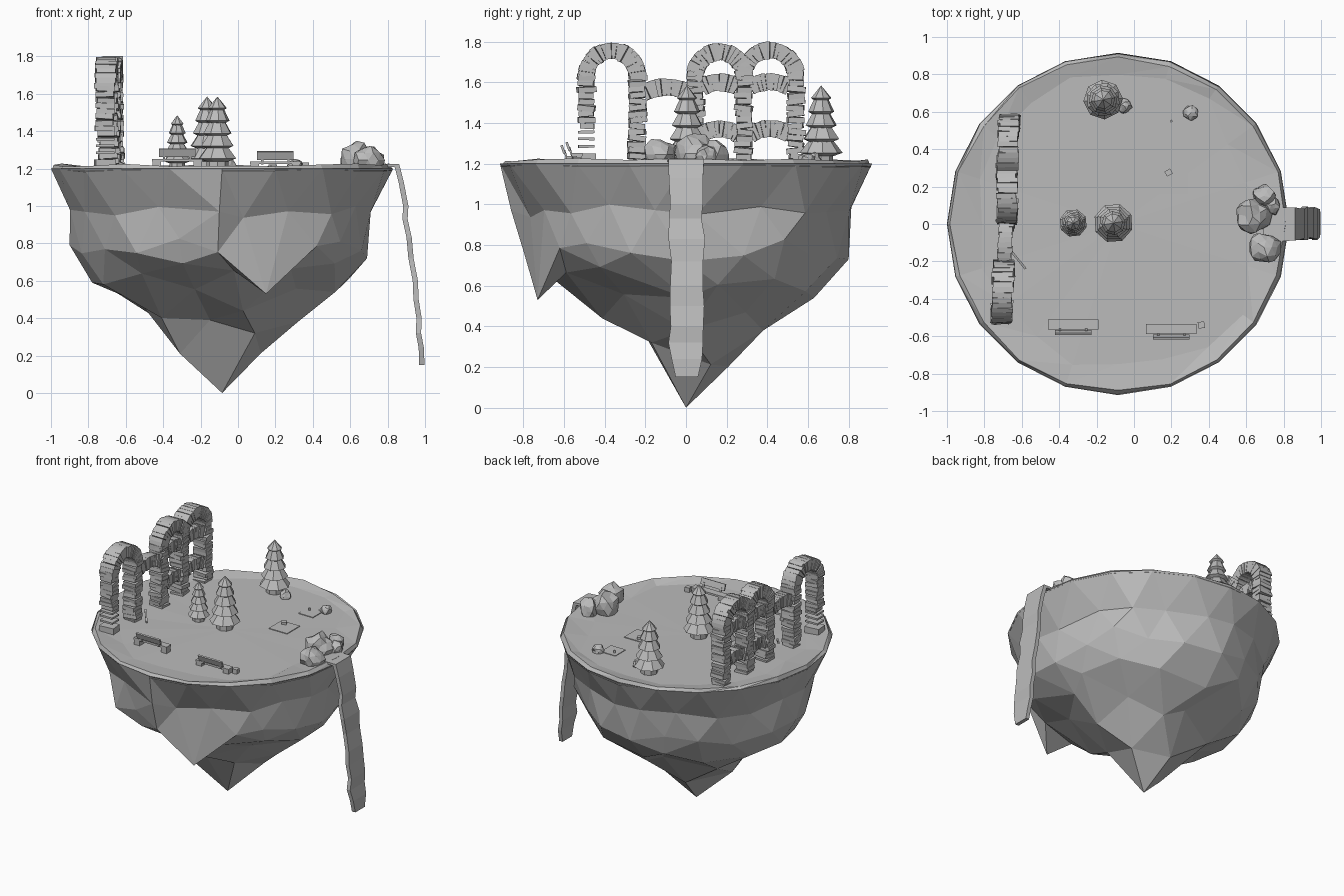
import bpy, bmesh, math, random
from mathutils import Matrix, Vector, Euler

if "Cube" in bpy.data.objects:
    bpy.data.objects.remove(bpy.data.objects["Cube"])

random.seed(4)
R = random.uniform
CX, RAD, GROUND = -0.085, 0.915, 1.2

# the whole model is one plain grey
GREY = bpy.data.materials.new("plain grey")
GREY.diffuse_color = (0.5, 0.5, 0.5, 1)
GREY.use_nodes = True
GREY.node_tree.nodes["Principled BSDF"].inputs["Base Color"].default_value = GREY.diffuse_color


def finish(bm, name):
    bmesh.ops.recalc_face_normals(bm, faces=bm.faces)
    me = bpy.data.meshes.new(name)
    bm.to_mesh(me)
    bm.free()
    me.materials.append(GREY)
    ob = bpy.data.objects.new(name, me)
    bpy.context.collection.objects.link(ob)
    return ob


def box(bm, loc, size, rot=(0, 0, 0), taper=0.0):
    """Box; taper widens the top and narrows the bottom along local y."""
    vs = bmesh.ops.create_cube(bm, size=1)["verts"]
    m = Matrix.Translation(loc) @ Euler(rot).to_matrix().to_4x4()
    for v in vs:
        k = 1 + taper * (1 if v.co.z > 0 else -1)
        v.co = m @ Vector((v.co.x * size[0], v.co.y * size[1] * k, v.co.z * size[2]))


def lerp(x, table):
    for (a, *p), (b, *q) in zip(table, table[1:]):
        if x <= b:
            t = (x - a) / (b - a)
            return [u + (w - u) * t for u, w in zip(p, q)]
    return table[-1][1:]


# island rock: lower half of an icosphere, reshaped by a depth profile
bm = bmesh.new()
bmesh.ops.create_icosphere(bm, subdivisions=3, radius=1)
bmesh.ops.delete(bm, geom=[v for v in bm.verts if v.co.z > 0.01], context="VERTS")
depth = [(0, 1.0, 1.2), (.27, .90, .96), (.5, 1.0, .77), (.72, 1.07, .59),
         (.85, 1.02, .48), (.96, 1.0, .27), (1, 1, 0)]
for v in bm.verts:
    h = max(0, min(1, -v.co.z))
    k, z = lerp(h, depth)
    j = 0.022 if 0.05 < h < 0.99 else 0
    if .65 < h < .95 and v.co.y < -.3:  # the front underside sits higher
        z += .06
    v.co = Vector((CX + v.co.x * RAD * k + R(-j, j), v.co.y * RAD * k + R(-j, j), z + R(-j, j)))
# move single points to the seen outline corners and hanging spikes
used = set()
for p in [(.15, -.73, .53), (-.31, -.10, .21), (-.15, -.22, .39), (.09, -.17, .32),
          (.32, 0, .38), (.52, 0, .54), (-.52, 0, .48), (-.78, 0, .59), (-.90, 0, .79),
          (-.1, .41, .46), (-.1, .63, .54), (-.1, .80, .73), (-.1, -.86, .97),
          (.69, 0, .72), (.70, .05, .95)]:
    p = Vector(p)
    v = min((v for v in bm.verts if v not in used and 0.01 < v.co.z < 1.19),
            key=lambda v: (v.co - p).length)
    v.co = p
    used.add(v)
finish(bm, "island_rock")

# grass cap: a shallow bowl with a faceted rim
bm = bmesh.new()
N = 20
rings = []
for r, z, j, jr in [(.912, 1.19, .01, 0), (.893, 1.218, .009, .008), (.77, GROUND + .001, .002, .06)]:
    ring = []
    for i in range(N):
        q, a = r + R(-jr, jr), i * math.tau / N
        ring.append(bm.verts.new((CX + q * math.cos(a), q * math.sin(a), z + R(-j, j))))
    rings.append(ring)
for a, b in zip(rings, rings[1:]):
    for i in range(N):
        k = (i + 1) % N
        bm.faces.new((a[i], a[k], b[k]))
        bm.faces.new((a[i], b[k], b[i]))
mid = bm.verts.new((CX, 0, GROUND))
for i in range(N):
    bm.faces.new((rings[2][i], rings[2][(i + 1) % N], mid))
finish(bm, "grass_top")

# waterfall: ribbon of stations (x, z, half width)
path = [(.69, 1.21, .06), (.78, 1.218, .09), (.85, 1.215, .088), (.872, 1.13, .084), (.897, 1.0, .08),
        (.893, .93, .08), (.915, .83, .09), (.925, .72, .078), (.948, .6, .08), (.952, .5, .085),
        (.968, .4, .08), (.965, .32, .085), (.98, .24, .075), (.983, .15, .055)]
bm = bmesh.new()
prev = None
for n, (x, z, w) in enumerate(path):
    dx, dz = (0, .008) if n < 2 else (.012, .008) if n == 2 else (.014, 0)
    s = R(-.006, .006)
    ring = [bm.verts.new((x + a * dx, y + s, z + a * dz)) for a, y in ((1, -w), (1, w), (-1, w), (-1, -w))]
    if prev:
        for i in range(4):
            bm.faces.new((prev[i], prev[(i + 1) % 4], ring[(i + 1) % 4], ring[i]))
    else:
        bm.faces.new(ring)
    prev = ring
bm.faces.new(prev)
finish(bm, "waterfall")


# jagged boulders around the spring and on the meadow
def boulder(name, x, y, z, r, h):
    bm = bmesh.new()
    bmesh.ops.create_icosphere(bm, subdivisions=2, radius=1)
    turn = Matrix.Rotation(R(0, 3), 3, "Z")
    for v in bm.verts:
        c = turn @ v.co * R(.82, 1.15)
        v.co = (x + c.x * r, y + c.y * r, z + c.z * h)
    finish(bm, name)


boulder("spring_boulder", .635, .04, 1.25, .095, .095)
boulder("spring_boulder", .695, -.125, 1.245, .085, .08)
boulder("spring_boulder", .695, .15, 1.245, .06, .075)
boulder("spring_boulder", .735, .10, 1.24, .05, .055)
boulder("meadow_stone", .305, .595, 1.215, .043, .037)
boulder("meadow_stone", -.05, .63, 1.215, .038, .037)


# ruined stone arcade: stacked slab pillars, wedge-stone arches and bridges
def pillar(bm, x, y, z0, z1):
    n = round((z1 - z0) / .03)
    step = (z1 - z0) / n
    for i in range(n):
        box(bm, (x + R(-.005, .005), y + R(-.004, .004), z0 + (i + .5) * step),
            (.104 * R(.88, 1.06), .082 * R(.85, 1.12), step * .9),
            (R(-.14, .14), R(-.08, .08), R(-.12, .12)))


def arc(bm, x0, x1, y0, y1, z, half, n, width):
    """Ring of wedge stones from y0 to y1, ends at height z, spanning +-half angle."""
    rad = (y1 - y0) / 2 / math.sin(half)
    zc = z - rad * math.cos(half)
    th = .083
    for i in range(n):
        t = (i + .5) / n
        a = (t * 2 - 1) * half
        box(bm, (x0 + (x1 - x0) * t + R(-.005, .005), (y0 + y1) / 2 + rad * math.sin(a), zc + rad * math.cos(a)),
            (width * R(.93, 1.07), 2 * half * rad / n * .98, th * R(.92, 1.08)),
            (-a + R(-.05, .05), 0, R(-.05, .05)), th / 2 / rad)


SPRING = 1.63
cols = [(-.71, -.49), (-.695, -.24), (-.678, .045), (-.68, .285), (-.665, .54)]
bm = bmesh.new()
for i, (x, y) in enumerate(cols):
    pillar(bm, x, y, 1.37 if i == 0 else GROUND - .01, SPRING + .01)
# crumbling first pillar
box(bm, (-.71, -.49, 1.222), (.11, .085, .055), (0, 0, .1))
for z in (1.285, 1.322, 1.356):
    box(bm, (-.71, -.49, z), (.10, .08, .013), (R(-.05, .05), 0, R(-.1, .1)))
finish(bm, "arcade_pillars")

bm = bmesh.new()
for a, b in ((0, 1), (2, 3), (3, 4)):
    arc(bm, cols[a][0], cols[b][0], cols[a][1], cols[b][1], SPRING, math.pi / 2, 18, .108)
finish(bm, "arcade_arches")

bm = bmesh.new()
for a, b, z in ((1, 2, 1.545), (2, 3, 1.575), (3, 4, 1.575), (2, 3, 1.345), (3, 4, 1.345)):
    arc(bm, cols[a][0], cols[b][0], cols[a][1] + .03, cols[b][1] - .03, z, .55, 10, .075)
finish(bm, "arcade_bridges")

# fallen pole beside the arcade
bm = bmesh.new()
box(bm, (-.62, -.19, 1.225), (.012, .13, .012), (.25, 0, .68))
finish(bm, "fallen_pole")


# pine trees: trunk and five flared eight-sided tiers
def pine(x, y, r, h):
    bm = bmesh.new()

    def drum(z0, z1, r0, r1, turn):
        bmesh.ops.create_cone(bm, cap_ends=True, segments=8, radius1=r0, radius2=r1, depth=z1 - z0,
                              matrix=Matrix.Translation((x, y, (z0 + z1) / 2)) @ Matrix.Rotation(turn, 4, "Z"))

    drum(GROUND - .01, GROUND + h * .14, r * .55, r * .55, 0)
    for i in range(5):
        z0, turn = GROUND + h * (.10 + .175 * i), R(0, .8)
        zr = z0 + h * .04
        z1 = GROUND + h if i == 4 else z0 + h * .2
        r1 = r * (1 - .13 * i)
        drum(z0, zr, r1 * .6, r1, turn)
        drum(zr, z1, r1, 0 if i == 4 else r1 * .55, turn)
    finish(bm, "pine_tree")


pine(-.165, .665, .106, .385)
pine(-.11, .005, .106, .385)
pine(-.325, .005, .075, .285)


# benches: seat, end legs and a leaning backrest
def bench(x, y, z):
    bm = bmesh.new()
    box(bm, (x, y, z), (.27, .054, .014))
    for s in (-1, 1):
        box(bm, (x + s * .11, y, z - .025), (.045, .05, .05))
        box(bm, (x + s * .07, y - .03, z + .015), (.012, .01, .045), (.3, 0, 0))
    box(bm, (x, y - .043, z + .04), (.195, .012, .045), (.35, 0, 0))
    finish(bm, "bench")


bench(-.325, -.537, 1.245)
bench(.2, -.562, 1.23)
bm = bmesh.new()
box(bm, (.36, -.54, 1.215), (.035, .035, .035), (0, 0, .15))
finish(bm, "small_crate")

# picnic blankets with a little basket on each
for x, y, s, bx, by in ((.215, .235, .15, .185, .275), (.225, .53, .12, .2, .55)):
    bm = bmesh.new()
    box(bm, (x, y, GROUND + .002), (s, s, .006))
    finish(bm, "picnic_blanket")
    bm = bmesh.new()
    box(bm, (bx, by, GROUND + .012), (.035 if s > .13 else .012, .03 if s > .13 else .012, .02), (0, 0, .5))
    finish(bm, "picnic_basket")
